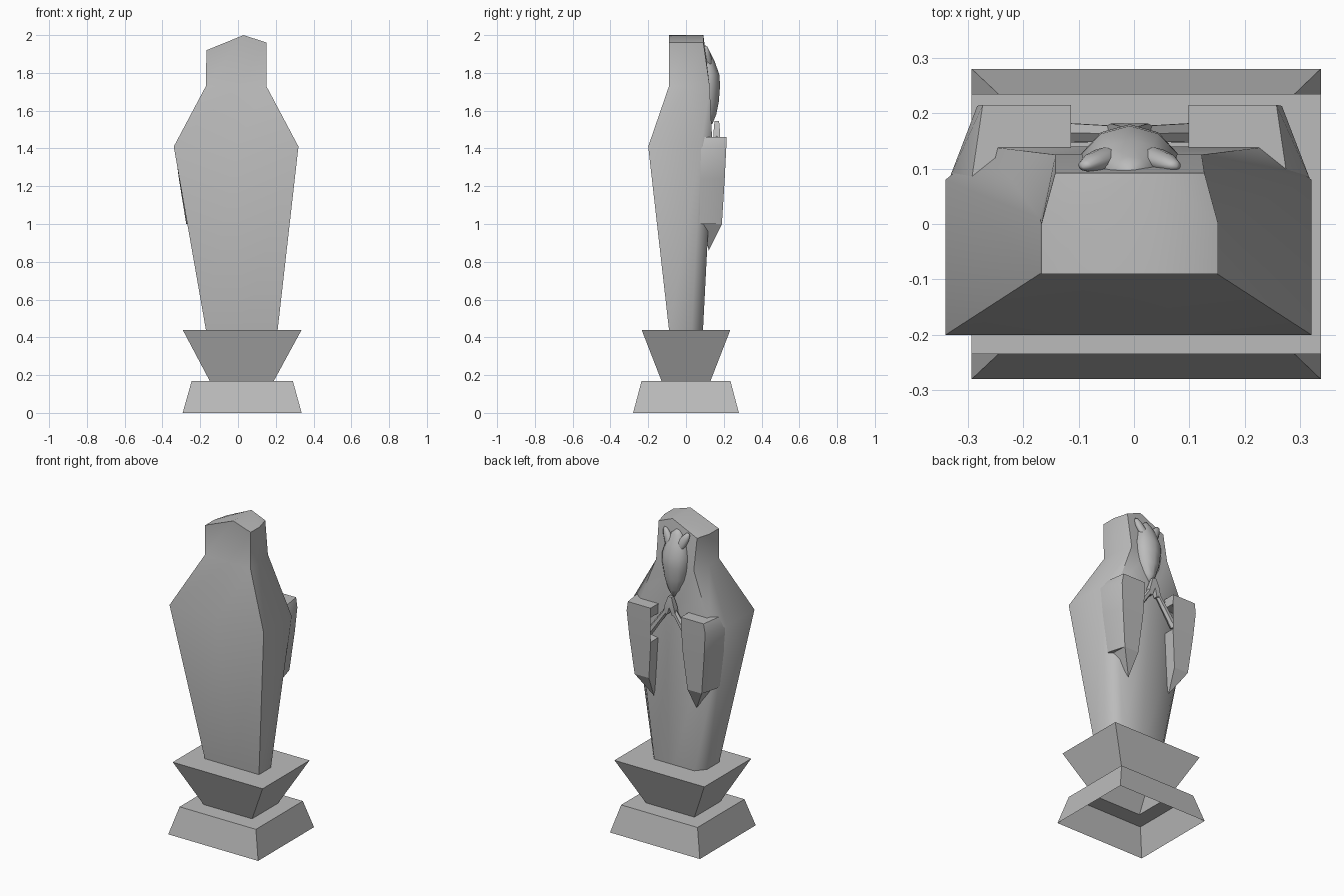
import bpy, bmesh, math
from mathutils import Vector, Matrix

cube = bpy.data.objects.get("Cube")
if cube:
    bpy.data.objects.remove(cube, do_unlink=True)

stone = bpy.data.materials.new("grey_stone")
stone.use_nodes = True
grey = (0.5, 0.5, 0.5, 1)
stone.diffuse_color = grey
stone.node_tree.nodes["Principled BSDF"].inputs["Base Color"].default_value = grey

MID = -0.008  # the figure's own centre line


def finish(name, bm, smooth=40, recalc=True):
    if recalc:
        bmesh.ops.recalc_face_normals(bm, faces=bm.faces)
    mesh = bpy.data.meshes.new(name)
    bm.to_mesh(mesh)
    bm.free()
    mesh.materials.append(stone)
    obj = bpy.data.objects.new(name, mesh)
    bpy.context.collection.objects.link(obj)
    if smooth:
        bpy.ops.object.select_all(action='DESELECT')
        obj.select_set(True)
        bpy.context.view_layer.objects.active = obj
        bpy.ops.object.shade_smooth_by_angle(angle=math.radians(smooth))
    return obj


def loft(bm, rings, cap_start=True, cap_end=True):
    """Skin a list of rings that have equal point counts."""
    loops = [[bm.verts.new(p) for p in ring] for ring in rings]
    for a, b in zip(loops, loops[1:]):
        for i in range(len(a)):
            j = (i + 1) % len(a)
            bm.faces.new((a[i], a[j], b[j], b[i]))
    if cap_start:
        bm.faces.new(loops[0][::-1])
    if cap_end:
        bm.faces.new(loops[-1])
    return loops


def rectangle(x0, x1, y, z):
    return [(x0, -y, z), (x1, -y, z), (x1, y, z), (x0, y, z)]


# Pedestal: two hollow tapered blocks, open underneath
bm = bmesh.new()
loft(bm, [rectangle(-.293, .337, .28, 0), rectangle(-.245, .29, .235, .17),
          rectangle(-.15, .19, .13, .17), rectangle(-.293, .337, .235, .44)],
     cap_start=False)
finish("pedestal", bm, smooth=0, recalc=False)


# Robe: an eight-sided shell, chamfered on the face side, with a ridged hood
def robe_ring(z, x0, x1, front, mid, back, inset, centre, zs=None):
    zl, zc, zr = zs or (z, z, z)
    return [(x0, front, zl), (centre, front, zc), (x1, front, zr), (x1, mid, zr),
            (x1 - inset, back, zr), (centre, back, zc), (x0 + inset, back, zl),
            (x0, mid, zl)]


bm = bmesh.new()
loops = loft(bm, [
    robe_ring(.44, -.17, .21, -.09, .03, .09, .05, .02),
    robe_ring(1.41, -.34, .32, -.2, .08, .14, .075, MID),
    robe_ring(1.73, -.17, .15, -.09, .01, .125, .028, .0),
    robe_ring(1.94, -.167, .152, -.09, .0, .092, .025, .03, (1.92, 2.0, 1.96)),
], cap_end=False)
top = loops[-1]
bm.faces.new((top[0], top[1], top[5], top[7]))
bm.faces.new((top[7], top[5], top[6]))
bm.faces.new((top[1], top[2], top[3], top[5]))
bm.faces.new((top[3], top[4], top[5]))
finish("hooded_robe", bm, smooth=50)


# Face: a pointed egg set in the hood
bm = bmesh.new()
rings = []
for z, half, nose in [(1.53, .012, .14), (1.58, .05, .16), (1.65, .08, .174),
                      (1.73, .094, .18), (1.79, .094, .177), (1.86, .075, .152),
                      (1.92, .04, .122), (1.945, .012, .105)]:
    back = .085
    side = back + (nose - back) * .45
    rings.append([(MID + half * u, y, z) for u, y in [
        (0, nose), (.55, nose * .72 + side * .28), (.92, side), (.8, back),
        (-.8, back), (-.92, side), (-.55, nose * .72 + side * .28)]])
loft(bm, rings)
finish("face", bm, smooth=60)


def tube(bm, start, end, r0, r1, sides=6):
    """Tapered round bar between two points."""
    a, b = Vector(start), Vector(end)
    turn = (b - a).to_track_quat('Z', 'Y').to_matrix().to_4x4()
    bmesh.ops.create_cone(bm, cap_ends=True, segments=sides, radius1=r0, radius2=r1,
                          depth=(b - a).length,
                          matrix=Matrix.Translation((a + b) / 2) @ turn)


for side, label in ((1, "left"), (-1, "right")):
    def at(x, y, z):
        return (MID + side * x, y, z)

    # Hair lock parted over the forehead
    bm = bmesh.new()
    bmesh.ops.create_uvsphere(
        bm, u_segments=10, v_segments=6, radius=1,
        matrix=Matrix.Translation(at(.046, .118, 1.87))
        @ Matrix.Rotation(side * math.radians(-28), 4, 'Y').inverted()
        @ Matrix.Rotation(math.radians(10), 4, 'X')
        @ Matrix.Diagonal((.028, .02, .085, 1)))
    finish(label + "_hair_lock", bm, smooth=60)

    # Sleeve: wide hanging cuff, hollow on the inner side
    bm = bmesh.new()
    rows = [(1.46, .106, .265, .285, .215), (1.40, .106, .275, .326, .213),
            (1.24, .112, .262, .305, .205), (1.0, .135, .235, .266, .19)]
    loops = loft(bm, [[at(inner, .09, z), at(inner, depth, z), at(outer, depth, z),
                       at(edge, .08, z), at(edge - .01, .02, z)]
                      for z, inner, outer, edge, depth in rows])
    bm.faces.ensure_lookup_table()
    mouth = [f for f in bm.faces
             if all(v in (loops[1][0], loops[1][1], loops[2][0], loops[2][1])
                    for v in f.verts)]
    bmesh.ops.recalc_face_normals(bm, faces=bm.faces)
    bmesh.ops.inset_region(bm, faces=mouth, thickness=.018, depth=0)
    bmesh.ops.translate(bm, verts=list({v for f in mouth for v in f.verts}),
                        vec=(side * .07, 0, 0))
    finish(label + "_sleeve", bm, smooth=40)

    # Pointed tail under the cuff
    bm = bmesh.new()
    base = [bm.verts.new(at(*p)) for p in
            [(.135, .09, 1.0), (.135, .19, 1.0), (.235, .19, 1.0), (.24, .09, 1.0)]]
    tip = bm.verts.new(at(.15, .12, .86))
    bm.faces.new(base)
    for i in range(4):
        bm.faces.new((base[i], base[(i + 1) % 4], tip))
    finish(label + "_sleeve_tail", bm, smooth=0)

    # Forearm rising to the joined hands
    bm = bmesh.new()
    tube(bm, at(.15, .165, 1.28), at(.022, .163, 1.46), .022, .016)
    finish(label + "_forearm", bm, smooth=50)

    # Hand: flat tapering palm pressed to the other one
    bm = bmesh.new()
    loft(bm, [[at(a, .163 - d, z), at(b, .163 - d, z),
               at(b, .163 + d, z), at(a, .163 + d, z)]
              for z, a, b, d in [(1.43, .016, .044, .013), (1.48, 0, .034, .018),
                                 (1.545, 0, .012, .012)]])
    finish(label + "_hand", bm, smooth=40)
